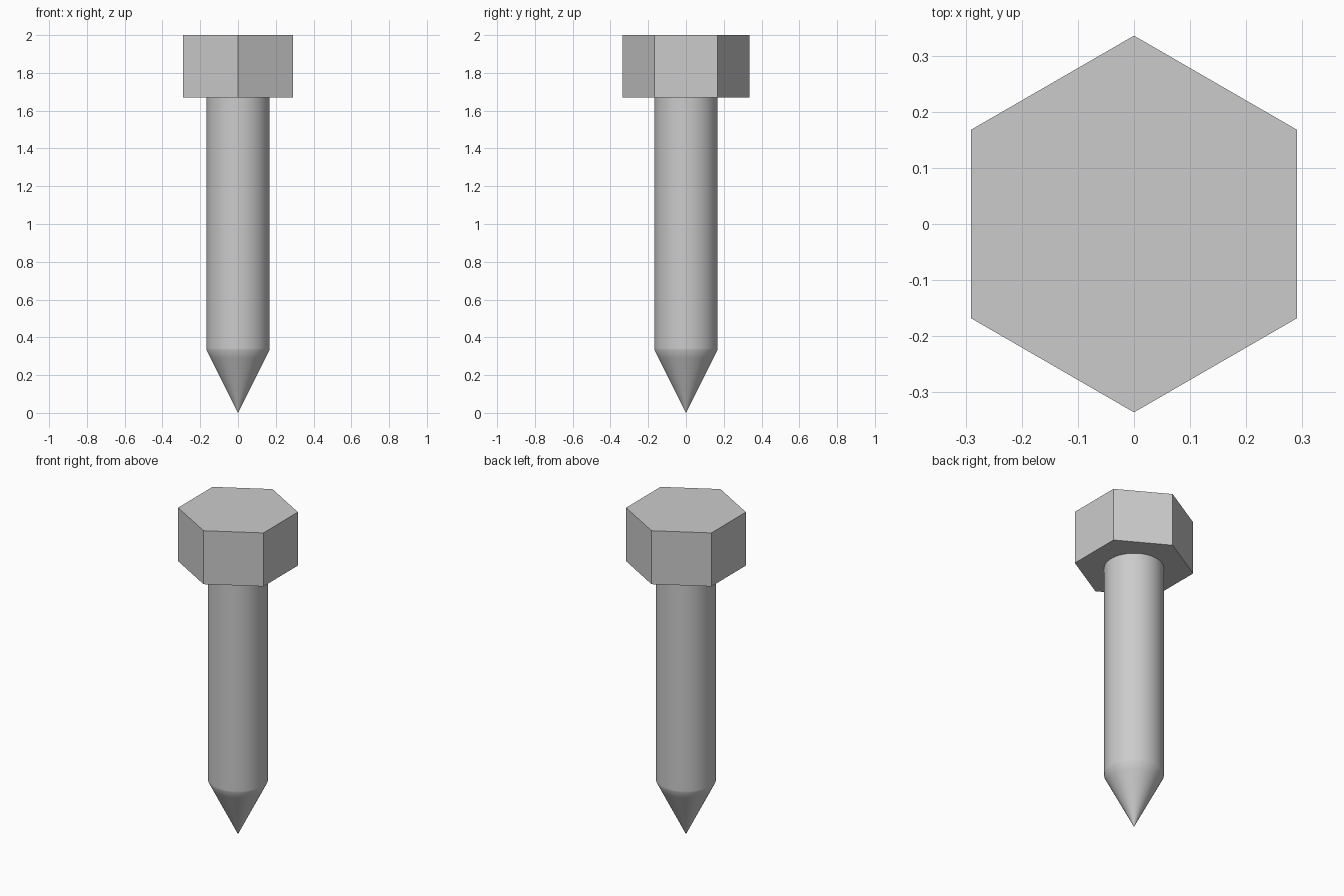
import bpy
import bmesh
import math
from mathutils import Matrix

cube = bpy.data.objects.get("Cube")
if cube:
    bpy.data.objects.remove(cube, do_unlink=True)

HEAD_RADIUS = 0.336
SHAFT_RADIUS = 0.167
TIP_TOP = 0.333
HEAD_BASE = 1.67
TOP = 2.0

# Plain grey metal
metal = bpy.data.materials.new("grey_metal")
metal.use_nodes = True
colour = (0.6, 0.6, 0.6, 1)
metal.diffuse_color = colour
metal.node_tree.nodes["Principled BSDF"].inputs["Base Color"].default_value = colour


def add_object(name, bm):
    bmesh.ops.recalc_face_normals(bm, faces=bm.faces)
    mesh = bpy.data.meshes.new(name)
    bm.to_mesh(mesh)
    bm.free()
    mesh.materials.append(metal)
    obj = bpy.data.objects.new(name, mesh)
    bpy.context.collection.objects.link(obj)
    return obj


# Hexagonal head with corners at the front and back
bm = bmesh.new()
depth = TOP - HEAD_BASE
bmesh.ops.create_cone(bm, cap_ends=True, segments=6, radius1=HEAD_RADIUS,
                      radius2=HEAD_RADIUS, depth=depth,
                      matrix=Matrix.Translation((0, 0, HEAD_BASE + depth / 2)))
add_object("hex_head", bm)

# Round shaft and pointed tip, turned from one profile;
# extra rings on the tip keep its shading conical
tip = [(SHAFT_RADIUS * t, TIP_TOP * t) for t in (0, 0.02, 0.84, 0.87, 1)]
profile = tip + [(SHAFT_RADIUS, TIP_TOP + 0.01), (SHAFT_RADIUS, HEAD_BASE), (0, HEAD_BASE)]
bm = bmesh.new()
points = [bm.verts.new((r, 0, z)) for r, z in profile]
edges = [bm.edges.new(pair) for pair in zip(points, points[1:])]
bmesh.ops.spin(bm, geom=points + edges, cent=(0, 0, 0), axis=(0, 0, 1),
               angle=math.tau, steps=64, use_merge=True)
bmesh.ops.remove_doubles(bm, verts=bm.verts, dist=0.0001)
shaft = add_object("shaft_and_tip", bm)

# Smooth the round surfaces while keeping the flat end sharp
bpy.ops.object.select_all(action="DESELECT")
shaft.select_set(True)
bpy.context.view_layer.objects.active = shaft
bpy.ops.object.shade_smooth_by_angle(angle=math.radians(40))
